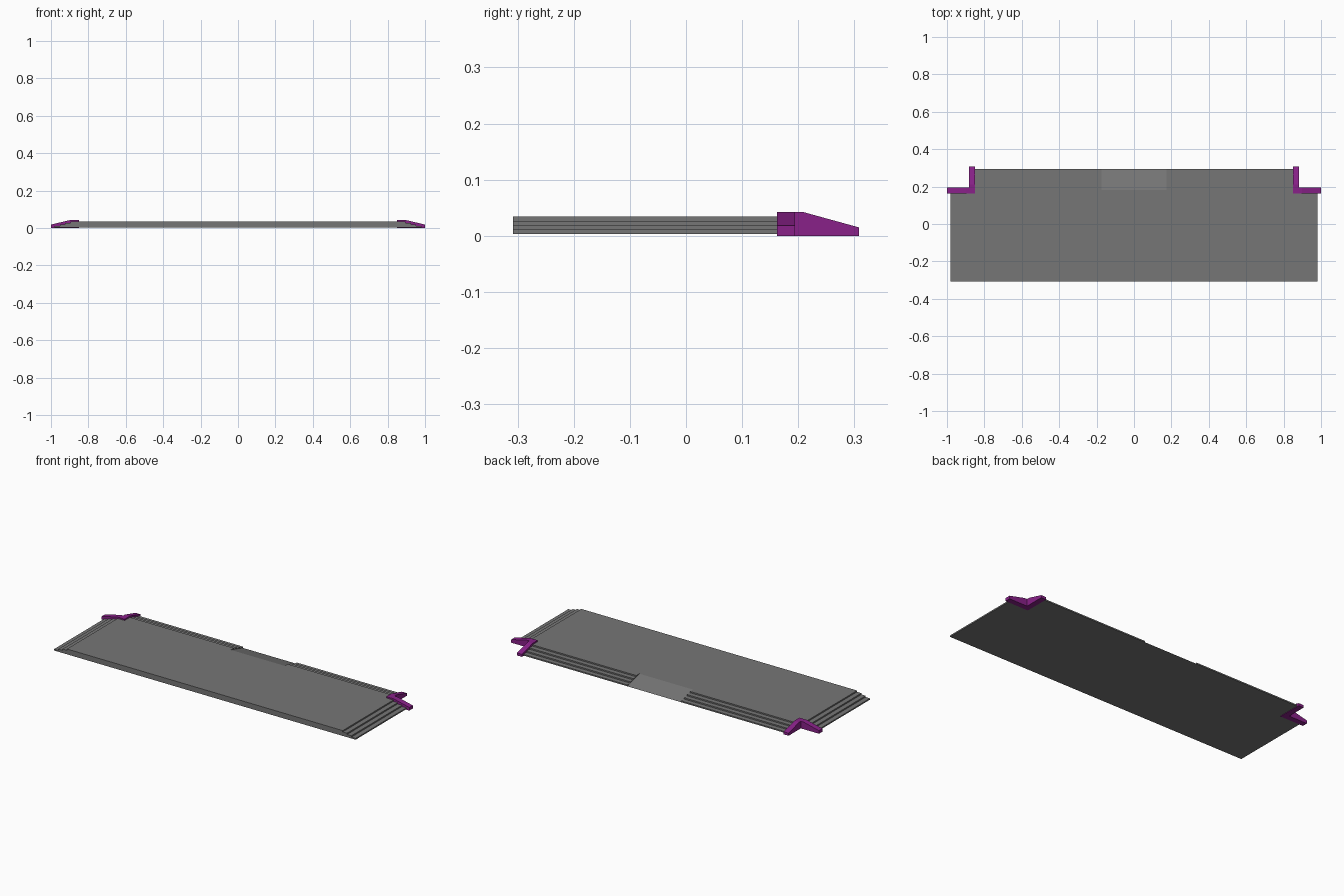
import bpy
import bmesh
from mathutils import Vector

cube = bpy.data.objects.get("Cube")
if cube:
    bpy.data.objects.remove(cube, do_unlink=True)


def material(name, rgb):
    m = bpy.data.materials.new(name)
    m.use_nodes = True
    m.diffuse_color = (*rgb, 1)
    m.node_tree.nodes["Principled BSDF"].inputs["Base Color"].default_value = (*rgb, 1)
    return m


grey = material("grey", (0.18, 0.18, 0.18))
purple = material("purple", (0.25, 0.015, 0.25))


def prism(name, outline, offset, mat):
    """Extrude a closed 3D outline by an offset vector."""
    bm = bmesh.new()
    face = bm.faces.new([bm.verts.new(p) for p in outline])
    new = bmesh.ops.extrude_face_region(bm, geom=[face])["geom"]
    bmesh.ops.translate(bm, vec=Vector(offset),
                        verts=[v for v in new if isinstance(v, bmesh.types.BMVert)])
    bmesh.ops.recalc_face_normals(bm, faces=bm.faces)
    mesh = bpy.data.meshes.new(name)
    bm.to_mesh(mesh)
    bm.free()
    mesh.materials.append(mat)
    obj = bpy.data.objects.new(name, mesh)
    bpy.context.collection.objects.link(obj)
    return obj


FRONT, BACK, SIDE = -0.308, 0.295, 0.98
BASE, RISE, TREAD = 0.003, 0.0078, 0.028
CORNER_X, CORNER_Y = 0.85, 0.165
RAMP_X, RAMP_Y = 0.175, BACK - 4 * TREAD

# Stacked slabs, stepped at the back and sides, flush at the front
for i in range(4):
    x, y, z = SIDE - i * TREAD, BACK - i * TREAD, BASE + i * RISE
    half = [(x, FRONT), (x, CORNER_Y), (CORNER_X, CORNER_Y),
            (CORNER_X, y), (RAMP_X, y), (RAMP_X, RAMP_Y)]
    outline = half + [(-px, py) for px, py in reversed(half)]
    prism(f"step_slab_{i + 1}", [(px, py, z) for px, py in outline], (0, 0, RISE), grey)

# Sloped recess in the middle of the back steps
prism("back_ramp",
      [(-RAMP_X, RAMP_Y, BASE), (-RAMP_X, BACK, BASE), (-RAMP_X, RAMP_Y, BASE + 4 * RISE)],
      (2 * RAMP_X, 0, 0), grey)


# L-shaped corner brackets with tapering arms
def arm_profile(start, end, tip):
    return [(start, 0), (end, 0), (end, tip), (start + 0.048, 0.042), (start, 0.042)]


for s, side in ((1, "left"), (-1, "right")):
    prism(f"{side}_bracket_side_arm",
          [(s * a, CORNER_Y - 0.003, z) for a, z in arm_profile(CORNER_X, 1.0, 0.018)],
          (0, 0.032, 0), purple)
    prism(f"{side}_bracket_back_arm",
          [(s * CORNER_X, a, z) for a, z in arm_profile(CORNER_Y - 0.003, 0.308, 0.015)],
          (s * 0.032, 0, 0), purple)
